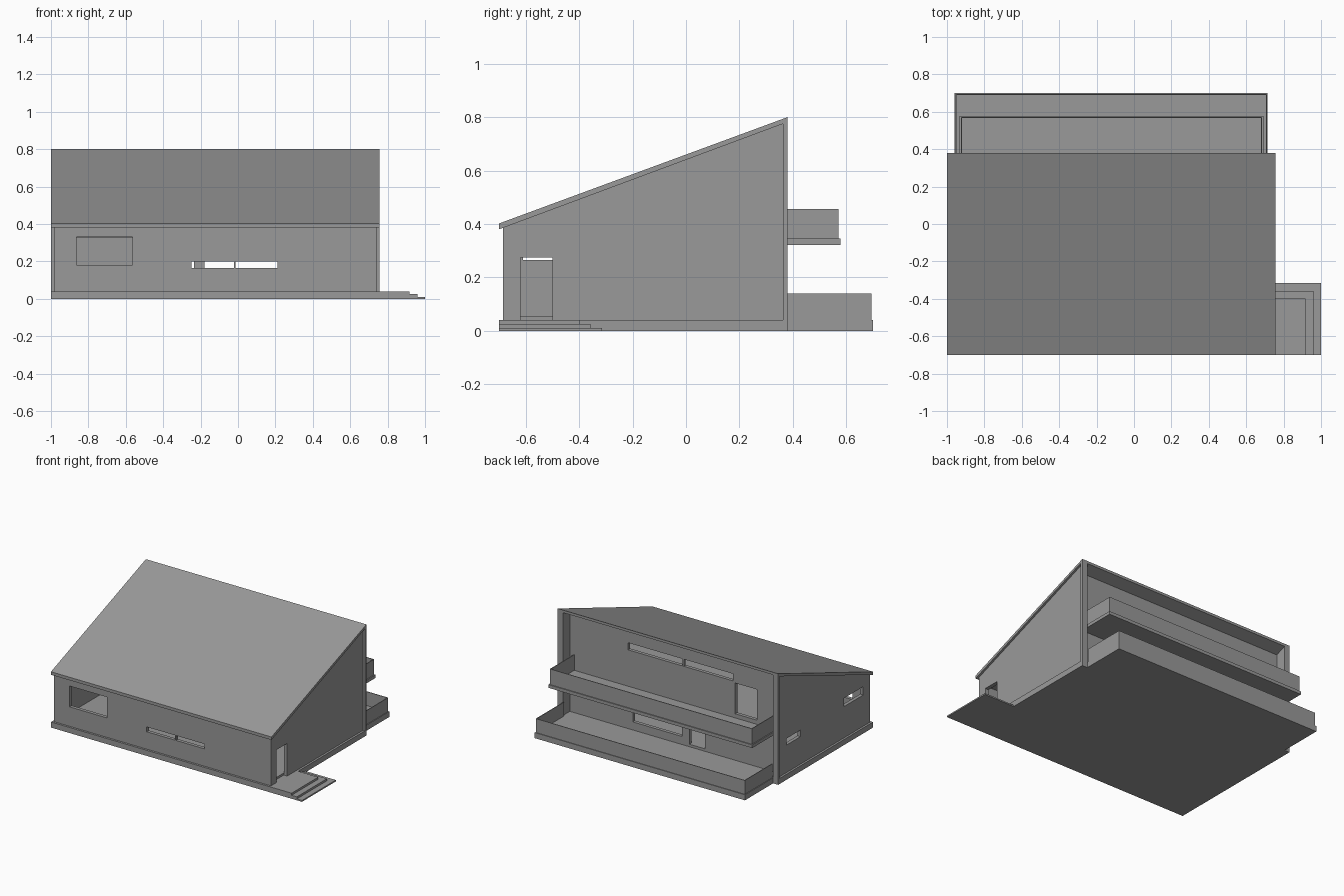
import bpy, bmesh

if "Cube" in bpy.data.objects:
    bpy.data.objects.remove(bpy.data.objects["Cube"])

X0, X1 = -1.0, 0.757          # roof and base ends
W0, W1 = -0.985, 0.742        # outer wall faces
I0, I1 = -0.96, 0.715         # inner wall faces

grey = bpy.data.materials.new("dark_grey")
grey.diffuse_color = (0.32, 0.32, 0.32, 1)
grey.use_nodes = True
grey.node_tree.nodes["Principled BSDF"].inputs["Base Color"].default_value = grey.diffuse_color


def under(y):                 # underside of the sloped roof
    return 0.38 + (y + 0.7) * 0.3716


def extrude(name, profile, x0, x1):
    """Extrude a (y, z) profile along x."""
    bm = bmesh.new()
    face = bm.faces.new([bm.verts.new((x0, y, z)) for y, z in profile])
    res = bmesh.ops.extrude_face_region(bm, geom=[face])
    verts = [v for v in res["geom"] if isinstance(v, bmesh.types.BMVert)]
    bmesh.ops.translate(bm, verts=verts, vec=(x1 - x0, 0, 0))
    bmesh.ops.recalc_face_normals(bm, faces=bm.faces)
    mesh = bpy.data.meshes.new(name)
    bm.to_mesh(mesh)
    bm.free()
    mesh.materials.append(grey)
    ob = bpy.data.objects.new(name, mesh)
    bpy.context.collection.objects.link(ob)
    return ob


def box(name, x0, x1, y0, y1, z0, z1):
    return extrude(name, [(y0, z0), (y1, z0), (y1, z1), (y0, z1)], x0, x1)


def cut(ob, *bounds):
    """Cut a box-shaped opening through a wall."""
    cutter = box("opening_cutter", *bounds)
    cutter.hide_render = True
    mod = ob.modifiers.new("opening", "BOOLEAN")
    mod.operation, mod.solver, mod.object = "DIFFERENCE", "EXACT", cutter
    bpy.context.view_layer.objects.active = ob
    bpy.ops.object.modifier_apply(modifier=mod.name)
    bpy.data.objects.remove(cutter)


def wall_profile(y0, y1):
    return [(y0, 0.04), (y1, 0.04), (y1, under(y1)), (y0, under(y0))]


# Base, floors and roof
box("base_slab", X0, X1, -0.7, 0.38, 0, 0.04)
box("ground_floor", I0, I1, -0.66, 0.275, 0.04, 0.055)
box("upper_floor", I0, I1, -0.66, 0.275, 0.325, 0.36)
extrude("roof", [(-0.7, 0.38), (0.38, under(0.38)), (0.38, 0.8), (-0.7, 0.402)], X0, X1)

# Side walls with thicker posts at the rear edge
left = extrude("left_wall", wall_profile(-0.685, 0.363), W0, I0)
cut(left, -1.1, -0.9, -0.61, -0.39, 0.265, 0.325)
cut(left, -1.1, -0.9, 0.105, 0.265, 0.238, 0.285)
right = extrude("right_wall", wall_profile(-0.685, 0.363), I1, W1)
cut(right, 0.6, 0.8, -0.62, -0.5, 0.03, 0.275)
for side, a, b in (("left", X0, I0), ("right", I1, X1)):
    extrude(side + "_rear_post", wall_profile(0.363, 0.38), a, b)

# Front wall with picture window and slot window
front = extrude("front_wall", wall_profile(-0.685, -0.66), I0, I1)
cut(front, -0.863, -0.563, -0.8, -0.6, 0.18, 0.33)
cut(front, -0.248, 0.212, -0.8, -0.6, 0.165, 0.2)
box("front_mullion", -0.022, -0.014, -0.685, -0.665, 0.165, 0.2)

# Recessed back wall with doors and windows on both floors
back = extrude("back_wall", wall_profile(0.275, 0.3), I0, I1)
for x0, x1, z0, z1 in ((-0.585, 0.252, 0.607, 0.658), (-0.777, -0.601, 0.375, 0.596),
                       (-0.18, 0.214, 0.098, 0.275), (-0.362, -0.236, 0.058, 0.275)):
    cut(back, x0, x1, 0.2, 0.4, z0, z1)
box("back_mullion", -0.192, -0.182, 0.28, 0.298, 0.607, 0.658)


def balcony(name, x0, x1, y0, y1, z0, z1, top, inset, t=0.005):
    """Deck slab with a thin three-sided parapet."""
    box(name + "_deck", x0, x1, y0, y1, z0, z1)
    a, b, c = x0 + inset, x1 - inset, y1 - inset
    box(name + "_left_rail", a, a + t, y0, c - t, z1, top)
    box(name + "_right_rail", b - t, b, y0, c - t, z1, top)
    box(name + "_front_rail", a, b, c - t, c, z1, top)


balcony("lower_terrace", I0, I1, 0.38, 0.7, 0, 0.04, 0.14, 0.005)
balcony("upper_balcony", -0.932, 0.692, 0.3, 0.578, 0.322, 0.345, 0.457, 0.007)

# Entrance steps
for i, (x, y, z0, z1) in enumerate(((1.0, -0.315, 0, 0.01), (0.959, -0.357, 0.01, 0.025),
                                    (0.917, -0.397, 0.025, 0.04))):
    box("entrance_step_%d" % (i + 1), X1, x, -0.7, y, z0, z1)
